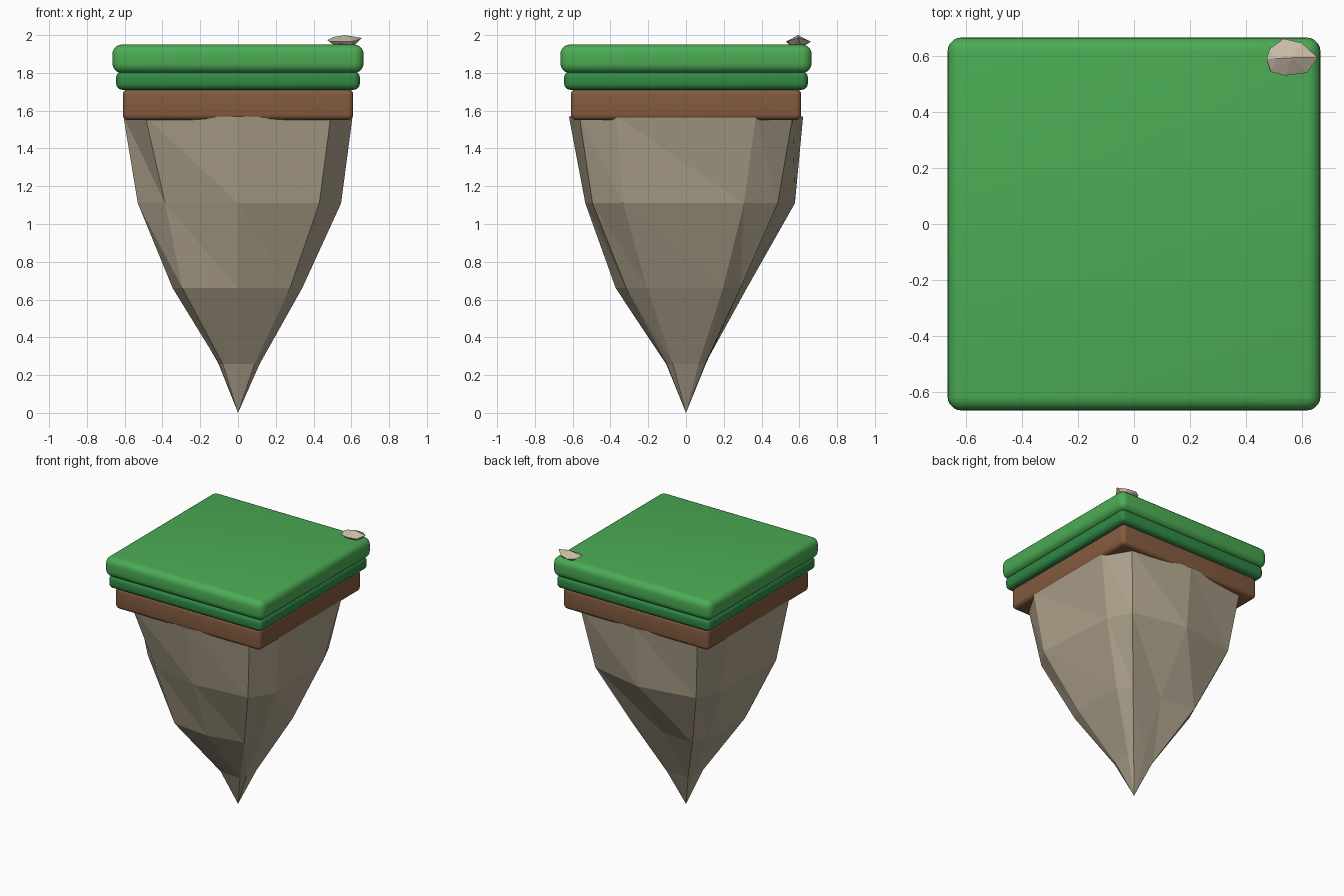
import bpy, bmesh
from math import sin, cos, radians, copysign

if "Cube" in bpy.data.objects:
    bpy.data.objects.remove(bpy.data.objects["Cube"])


def material(name, rgb):
    m = bpy.data.materials.new(name)
    m.diffuse_color = (*rgb, 1)
    m.use_nodes = True
    m.node_tree.nodes["Principled BSDF"].inputs["Base Color"].default_value = m.diffuse_color
    return m


def finish(bm, name, mat):
    bmesh.ops.recalc_face_normals(bm, faces=bm.faces)
    mesh = bpy.data.meshes.new(name)
    bm.to_mesh(mesh)
    bm.free()
    mesh.materials.append(mat)
    ob = bpy.data.objects.new(name, mesh)
    bpy.context.collection.objects.link(ob)
    return ob


def slab(name, half, z0, z1, radius, mat):
    """Square slab with rounded edges."""
    bpy.ops.mesh.primitive_cube_add(size=1, location=(0, 0, (z0 + z1) / 2))
    ob = bpy.context.object
    ob.name = name
    ob.scale = (2 * half, 2 * half, z1 - z0)
    bpy.ops.object.transform_apply(location=False, rotation=False, scale=True)
    ob.data.materials.append(mat)
    bev = ob.modifiers.new("round", 'BEVEL')
    bev.width, bev.segments = radius, 5
    bpy.ops.object.modifier_apply(modifier=bev.name)
    bpy.ops.object.shade_smooth_by_angle(angle=radians(30))


grass = material("grass", (0.07, 0.41, 0.09))
dark_grass = material("dark_grass", (0.03, 0.25, 0.06))
soil = material("soil", (0.23, 0.105, 0.05))
stone = material("stone", (0.42, 0.36, 0.26))
pale_stone = material("pale_stone", (0.58, 0.49, 0.38))

# Stacked ground layers
slab("grass_top", 0.665, 1.80, 1.95, 0.05, grass)
slab("grass_under", 0.645, 1.71, 1.81, 0.035, dark_grass)
slab("soil_layer", 0.61, 1.55, 1.715, 0.03, soil)

# Hanging rock: ten-sided rounded-square rings, irregular radii, down to a point
rings = [
    (1.57, [1.0] * 10),
    (1.11, [.93, .89, .86, .875, .786, .86, .877, .90, .83, .86]),
    (0.66, [.47, .57, .55, .57, .60, .60, .56, .56, .53, .51]),
    (0.26, [.17, .18, .17, .165, .165, .17, .18, .19, .18, .18]),
]


def rounded(t):
    return copysign(abs(t) ** 0.44, t) if abs(t) > 1e-6 else 0.0


bm = bmesh.new()
loops = []
for z, factors in rings:
    loop = []
    for k, f in enumerate(factors):
        a = radians(90 + 36 * k)
        loop.append(bm.verts.new((0.62 * f * rounded(cos(a)), 0.62 * f * rounded(sin(a)), z)))
    loops.append(loop)
for up, low in zip(loops, loops[1:]):
    for k in range(10):
        n = (k + 1) % 10
        bm.faces.new((up[k], low[k], low[n]))
        bm.faces.new((up[k], low[n], up[n]))
tip = bm.verts.new((0, 0, 0))
for k in range(10):
    bm.faces.new((loops[-1][k], tip, loops[-1][(k + 1) % 10]))
bm.faces.new(loops[0])
finish(bm, "hanging_rock", stone)

# Small faceted pebble on the back right corner
points = [(.534, .661, 1.965), (.598, .646, 1.972), (.655, .593, 1.985),
          (.616, .539, 1.968), (.538, .529, 1.965), (.488, .543, 1.966),
          (.473, .589, 1.973), (.484, .625, 1.968), (.566, .593, 2.0),
          (.505, .59, 1.99), (.52, .62, 1.94), (.61, .61, 1.94),
          (.60, .56, 1.94), (.52, .56, 1.94)]
bm = bmesh.new()
for p in points:
    bm.verts.new(p)
bmesh.ops.convex_hull(bm, input=bm.verts)
finish(bm, "pebble", pale_stone)
